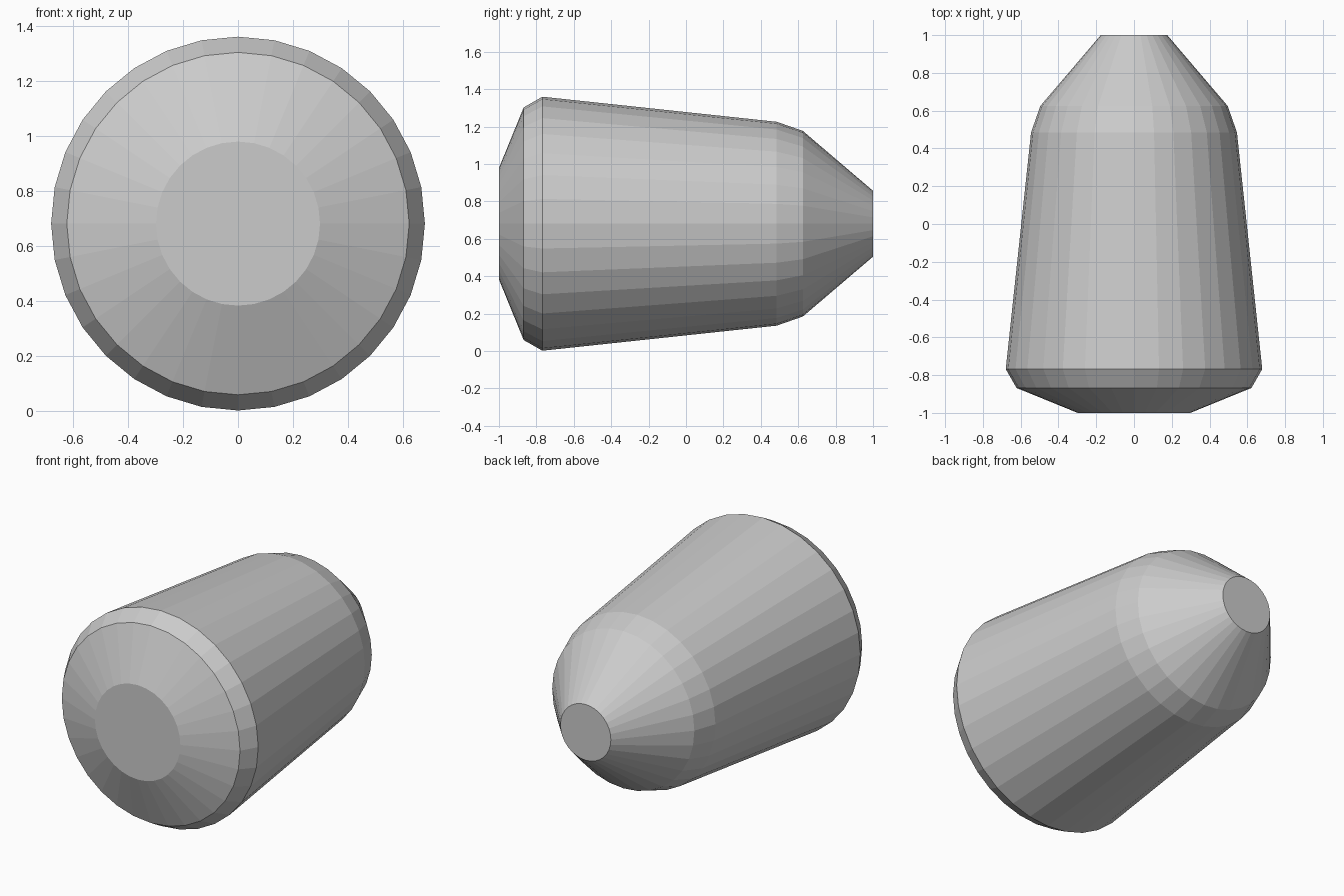
import bpy, bmesh
from math import sin, cos, pi

if "Cube" in bpy.data.objects:
    bpy.data.objects.remove(bpy.data.objects["Cube"])

SIDES = 32
CENTRE_Z = 0.681
# Profile from the flat front cap to the blunt back tip: (y, radius)
PROFILE = [(-1.0, 0.298), (-0.868, 0.622), (-0.768, 0.679),
           (0.485, 0.545), (0.625, 0.496), (1.0, 0.176)]

bm = bmesh.new()


def ring(y, r):
    return [bm.verts.new((r * sin(2 * pi * i / SIDES), y,
                          CENTRE_Z + r * cos(2 * pi * i / SIDES)))
            for i in range(SIDES)]


# Tapered body wall
rings = [ring(y, r) for y, r in PROFILE]
for a, b in zip(rings, rings[1:]):
    for i in range(SIDES):
        j = (i + 1) % SIDES
        bm.faces.new((a[i], a[j], b[j], b[i]))

# Flat end caps
bm.faces.new(rings[0])
bm.faces.new(rings[-1])
bmesh.ops.recalc_face_normals(bm, faces=bm.faces)

mesh = bpy.data.meshes.new("tapered_capsule")
bm.to_mesh(mesh)
bm.free()
bpy.context.collection.objects.link(bpy.data.objects.new("tapered_capsule", mesh))
